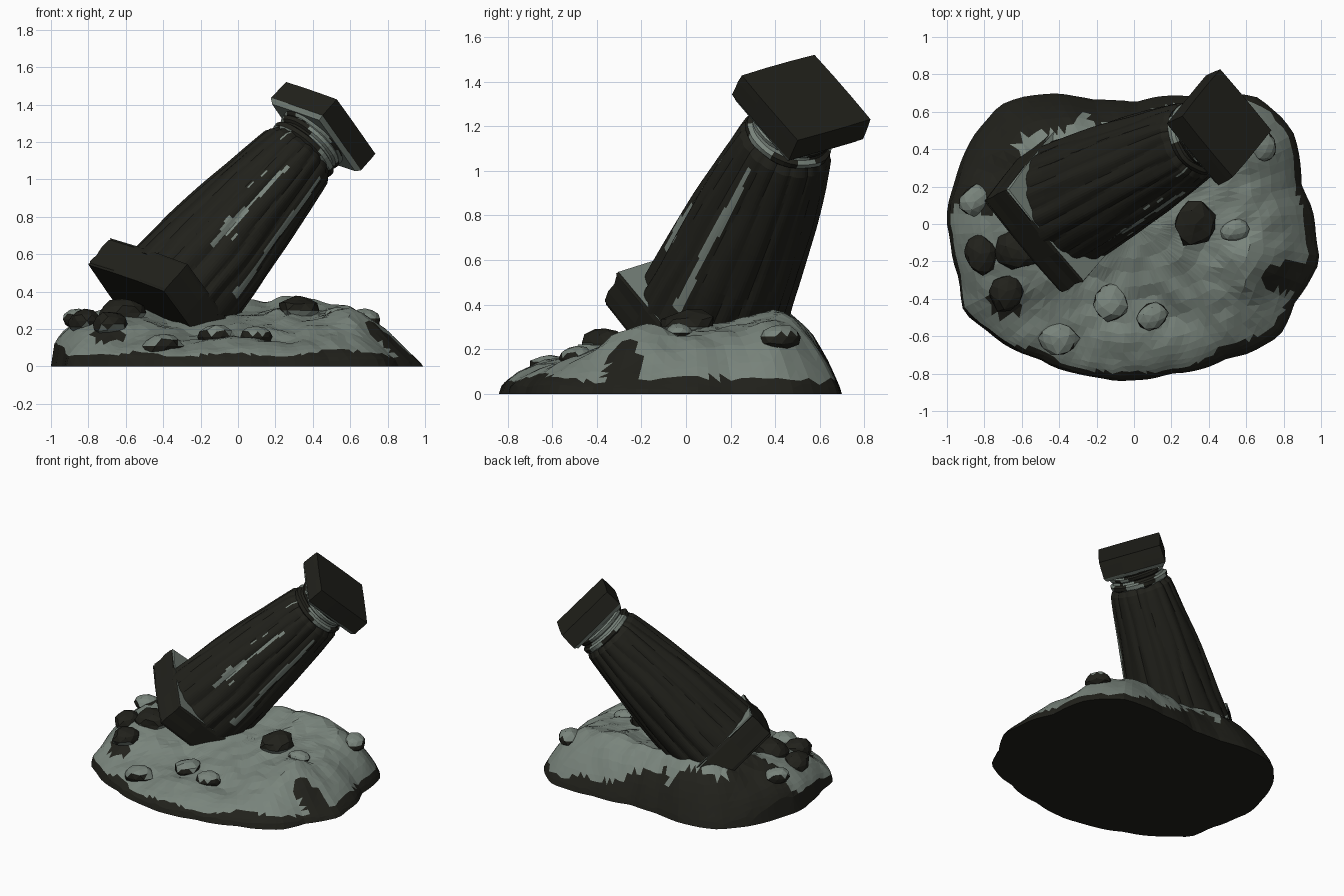
import bpy, bmesh, math, random
from mathutils import Vector, Matrix, noise

if "Cube" in bpy.data.objects:
    bpy.data.objects.remove(bpy.data.objects["Cube"])

random.seed(4)

def material(name, col):
    m = bpy.data.materials.new(name)
    m.diffuse_color = (*col, 1)
    m.use_nodes = True
    m.node_tree.nodes["Principled BSDF"].inputs["Base Color"].default_value = m.diffuse_color
    return m

STONE = material("dark_stone", (0.015, 0.015, 0.011))
MOSS = material("pale_moss", (0.19, 0.23, 0.20))

def finish(name, bm, mossy):
    """Turn a bmesh into an object; mossy(face) picks the pale material."""
    bmesh.ops.recalc_face_normals(bm, faces=bm.faces)
    bm.normal_update()
    for f in bm.faces:
        f.material_index = 1 if mossy(f) else 0
    me = bpy.data.meshes.new(name)
    bm.to_mesh(me)
    bm.free()
    me.materials.append(STONE)
    me.materials.append(MOSS)
    ob = bpy.data.objects.new(name, me)
    bpy.context.collection.objects.link(ob)
    return ob

def loft(bm, rings):
    """Skin closed loops of points and cap both ends."""
    vs = [[bm.verts.new(p) for p in r] for r in rings]
    n = len(vs[0])
    for a, b in zip(vs, vs[1:]):
        for i in range(n):
            bm.faces.new((a[i], a[(i + 1) % n], b[(i + 1) % n], b[i]))
    bm.faces.new(vs[0])
    bm.faces.new(vs[-1])

def lerp_table(t, x):
    for (x0, y0), (x1, y1) in zip(t, t[1:]):
        if x <= x1:
            return y0 + (y1 - y0) * (x - x0) / (x1 - x0)
    return t[-1][1]

# ---------- rocky mound ----------
OUTLINE = [(-1, 0), (-.97, .2), (-.9, .4), (-.72, .63), (-.43, .7), (-.2, .66), (0, .65),
           (.3, .68), (.68, .67), (.86, .48), (.9, .2), (.99, -.2), (.86, -.42),
           (.78, -.6), (.5, -.72), (.2, -.8), (-.15, -.83), (-.5, -.73), (-.75, -.6),
           (-.91, -.47), (-.93, -.3)]
polar = sorted((math.atan2(y, x), math.hypot(x, y)) for x, y in OUTLINE)
polar = [(polar[-1][0] - math.tau, polar[-1][1])] + polar + [(polar[0][0] + math.tau, polar[0][1])]
RIM = [(0, 1), (.62, .98), (.72, .9), (.82, .68), (.9, .44), (.95, .25), (.985, .1), (1, 0)]

def ground(x, y, frac):
    top = max(.15, min(.36, .262 + .24 * y))
    for bx, by, h, w in ((.6, -.22, .09, .05), (-.72, -.15, .08, .08), (.3, .02, .03, .03)):
        top += h * math.exp(-((x - bx) ** 2 + (y - by) ** 2) / w)
    top += .035 * noise.noise(Vector((x * 4, y * 4, 1.3))) + .025 * noise.noise(Vector((x * 9, y * 9, 5)))
    f = lerp_table(RIM, frac)
    left = min(1, max(0, -x / .6)) * min(1, max(0, (.6 - y) / .4))
    front = min(1, max(0, (-y - .2) / .3))
    f **= 1 - max(.6 * left, .4 * front)        # steeper toward the left and front
    return max(0, top * f)

SEG = 110
rings = []
for k, fr in enumerate((1, .985, .965, .94, .91, .87, .82, .76, .7, .63, .56, .48, .4, .31, .22, .14, .06)):
    ring = []
    for i in range(SEG):
        a = -math.pi + math.tau * i / SEG
        q = fr if k == 0 else fr + random.uniform(-.006, .006)
        edge = lerp_table(polar, a) + .01 * noise.noise(Vector((math.cos(a) * 6, math.sin(a) * 6, 0)))
        x, y = edge * q * math.cos(a), edge * q * math.sin(a)
        ring.append((x, y, ground(x, y, q)))
    rings.append(ring)
bm = bmesh.new()
loft(bm, rings)
bmesh.ops.triangulate(bm, faces=[f for f in bm.faces if len(f.verts) == 4])

def mound_moss(f):
    c = f.calc_center_median()
    n = noise.noise(c * 3.5 + Vector((7, 2, 0)))
    if f.normal.z < .45 + .3 * n or c.z < .07 + .04 * n:
        return False
    back_left = c.x * -.6 + c.y * .8 > .62 + .3 * n
    outcrop = math.hypot(c.x - .8, c.y + .28) < .13 + .1 * n      # bare patches
    front_left = math.hypot(c.x + .72, c.y + .42) < .1 + .1 * n
    return not (back_left or outcrop or front_left)

finish("rocky_mound", bm, mound_moss)

# ---------- loose rocks, half sunk into the mound ----------
ROCKS = [(-.85, .12, .09), (-.68, -.36, .10), (-.82, -.16, .10), (-.4, -.61, .10),
         (-.13, -.42, .10), (.1, -.49, .08), (.33, 0, .12), (.54, -.03, .07),
         (.68, .42, .09), (-.62, -.14, .12)]
for k, (x, y, r) in enumerate(ROCKS):
    z = ground(x, y, math.hypot(x, y) / lerp_table(polar, math.atan2(y, x)))
    bm = bmesh.new()
    bmesh.ops.create_icosphere(bm, subdivisions=2, radius=r)
    turn = Matrix.Rotation(random.uniform(0, 6), 3, 'Z')
    for w in bm.verts:
        w.co *= 1 + .3 * noise.noise(w.co * 9 + Vector((k * 5, 0, 0)))
        w.co = turn @ Vector((w.co.x * 1.05, w.co.y * .9, w.co.z * .65)) + Vector((x, y, z))
    finish(f"loose_rock_{k + 1}", bm, lambda f: f.normal.z > .35)

# ---------- leaning column frame: u, v across, axis along ----------
axis = Vector((.627, .316, .715)).normalized()
u = Vector((.285, -.335, -.09))
u = (u - axis * u.dot(axis)).normalized()
v = axis.cross(u)
FOOT = Vector((-.32, .128, .40))

def put(s, r, a):
    return FOOT + axis * s + (u * math.cos(a) + v * math.sin(a)) * r

# worn fluted shaft, swelling toward the foot
SHAFT = [(-.05, .335), (0, .332), (.3, .307), (.6, .273), (.85, .24), (1.0, .217), (1.04, .205), (1.06, .18)]
N = 144
rings = []
for j in range(23):
    s = -.03 + 1.09 * j / 22
    ring = []
    for i in range(N):
        a = math.tau * i / N
        d = Vector((math.cos(a) * 2.5, math.sin(a) * 2.5, s * 2))
        wob = a + .12 * noise.noise(d * 1.3)
        flute = .045 * abs(math.sin(wob * 9)) - .03 + .04 * noise.noise(d)
        ring.append(put(s, lerp_table(SHAFT, s) * (1 + flute), a))
    rings.append(ring)
bm = bmesh.new()
loft(bm, rings)

def shaft_moss(f):
    p = f.calc_center_median() - FOOT
    s = p.dot(axis)
    deg = math.degrees(math.atan2(p.dot(v), p.dot(u)))
    n = noise.noise(Vector((deg * .12, s * 4, 3)))
    return abs(deg - 10) < 4 + 3 * n and .1 < s < .98 \
        or abs(deg + 41) < 3 + 5 * n and .2 < s < .9 \
        or (-75 < deg < 45 and n > .62)

finish("fluted_shaft", bm, shaft_moss)

# neck mouldings under the capital
NECK = [(1.03, .18), (1.05, .2), (1.075, .2), (1.085, .18), (1.10, .175), (1.11, .19),
        (1.13, .195), (1.14, .185), (1.15, .195), (1.18, .215)]
bm = bmesh.new()
loft(bm, [[put(s, r * (1 + .05 * noise.noise(Vector((math.cos(i * math.tau / 40) * 2, math.sin(i * math.tau / 40) * 2, s * 20)))),
               math.tau * i / 40) for i in range(40)] for s, r in NECK])
finish("neck_mouldings", bm, lambda f: noise.noise(f.calc_center_median() * 6) > -.05)

# square slabs: capital and plinth
def slab(name, stack, mossy, chip):
    bm = bmesh.new()
    loft(bm, [[put(s, h * math.sqrt(2), math.pi / 4 + i * math.pi / 2) for i in range(4)]
              for s, h in stack])
    bmesh.ops.subdivide_edges(bm, edges=bm.edges, cuts=2, use_grid_fill=True)
    for w in bm.verts:
        p = w.co - FOOT
        corner = min(abs(p.dot(u)), abs(p.dot(v))) / stack[1][1]
        if corner > .9:                       # worn vertical corners
            w.co -= (u * p.dot(u) + v * p.dot(v)) * chip * random.random()
        w.co.z = max(w.co.z, .03)             # keep the buried corner inside the mound
    finish(name, bm, mossy)

slab("capital_slab", [(1.155, .205), (1.18, .222), (1.303, .22)],
     lambda f: f.normal.dot(axis) < -.3, .02)
slab("plinth_slab", [(-.2, .33), (-.18, .335), (-.02, .335), (0, .33)],
     lambda f: f.normal.dot(axis) > .5, .05)
